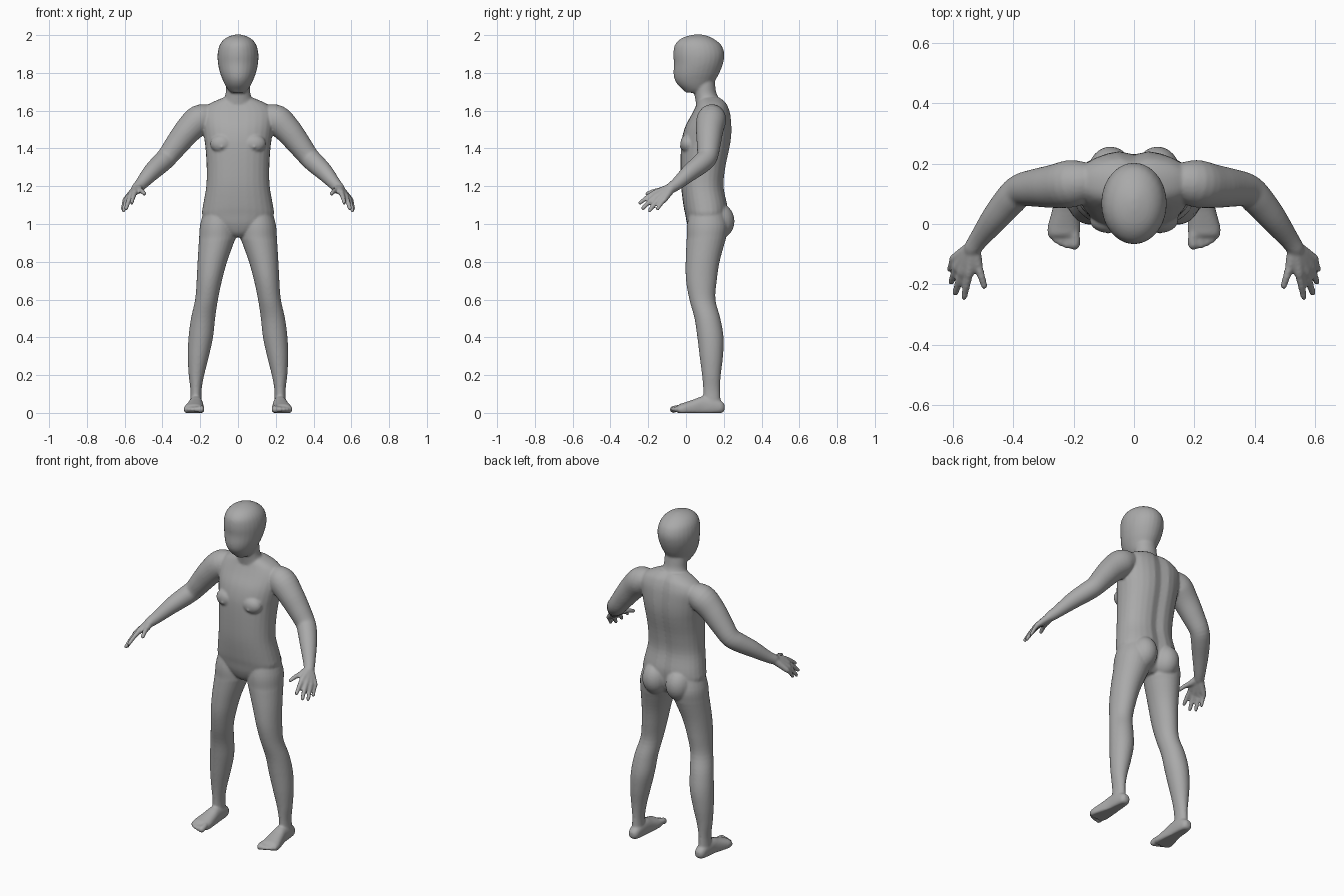
import bpy, bmesh, math
from mathutils import Vector, Matrix

SIDES = 28
bm = bmesh.new()


def spline(rows, steps):
    """Catmull-Rom interpolation through rows of numbers."""
    out = []
    for i in range(len(rows) - 1):
        a, b, c, d = (rows[max(i - 1, 0)], rows[i], rows[i + 1],
                      rows[min(i + 2, len(rows) - 1)])
        for k in range(steps):
            t = k / steps
            out.append([0.5 * (2 * q + (r - p) * t + (2 * p - 5 * q + 4 * r - s) * t * t
                               + (3 * q - p - 3 * r + s) * t ** 3)
                        for p, q, r, s in zip(a, b, c, d)])
    out.append(list(rows[-1]))
    return out


def loft(rows, u=None, v=None, steps=4, power=1.0, groove=0.0):
    """Closed skin through ellipses (x, y, z, ru, rv); axes follow the path if not given."""
    rows = spline(rows, steps)
    rings = []
    for i, (x, y, z, ru, rv) in enumerate(rows):
        a, b = u, v
        if a is None:
            tan = (Vector(rows[min(i + 1, len(rows) - 1)][:3])
                   - Vector(rows[max(i - 1, 0)][:3])).normalized()
            a = tan.cross(Vector((0, 0, 1))).normalized()
            b = a.cross(tan)
        ring = []
        for k in range(SIDES):
            ang = 2 * math.pi * k / SIDES
            c, s = math.cos(ang), math.sin(ang)
            c = math.copysign(abs(c) ** power, c)
            s = math.copysign(abs(s) ** power, s)
            p = Vector((x, y, z)) + a * (ru * c) + b * (rv * s)
            if groove and s > 0:
                p.y -= groove * math.exp(-(p.x / 0.03) ** 2)
            p.z = max(p.z, 0.0)
            ring.append(bm.verts.new(p))
        rings.append(ring)
    for r0, r1 in zip(rings, rings[1:]):
        for k in range(SIDES):
            j = (k + 1) % SIDES
            bm.faces.new((r0[k], r0[j], r1[j], r1[k]))
    bm.faces.new(rings[0][::-1])
    bm.faces.new(rings[-1])


X, Y, Z = Vector((1, 0, 0)), Vector((0, 1, 0)), Vector((0, 0, 1))


def stack(rows, x=0.0, **kw):
    """Loft of level slices given as (z, half width, front y, back y)."""
    loft([(x, (f + b) / 2, z, w, (b - f) / 2) for z, w, f, b in rows], X, Y, **kw)


def tube(rows, side=1):
    """Round limb through (x, y, z, radius) with a rounded tip."""
    rows = [(side * x, y, z, r, r) for x, y, z, r in rows]
    rows = spline(rows, 4)
    end, d = rows[-1], Vector(rows[-1][:3]) - Vector(rows[-2][:3])
    d.normalize()
    r = end[3]
    for ang in (30, 55, 75):
        t = math.radians(ang)
        p = Vector(end[:3]) + d * r * math.sin(t)
        rows.append((*p, r * math.cos(t), r * math.cos(t)))
    loft(rows, steps=1)


def blob(loc, size):
    bmesh.ops.create_uvsphere(bm, u_segments=24, v_segments=16, radius=1,
                              matrix=Matrix.Translation(loc) @ Matrix.Diagonal((*size, 1)))


# Head and neck
stack([(1.695, .035, .0, .10), (1.71, .052, -.015, .125), (1.735, .068, -.042, .14),
       (1.765, .082, -.060, .158), (1.80, .095, -.066, .177), (1.85, .106, -.064, .196),
       (1.90, .108, -.067, .203), (1.945, .098, -.060, .188), (1.975, .077, -.035, .155),
       (1.993, .048, .0, .12), (2.003, .012, .045, .085)])
stack([(1.58, .11, .06, .21), (1.62, .10, .055, .205), (1.655, .078, .05, .182),
       (1.69, .066, .044, .162), (1.73, .064, .04, .155), (1.78, .06, .04, .15)])

# Torso
stack([(.93, .03, .05, .17), (.955, .10, .025, .195), (1.0, .165, .006, .215),
       (1.05, .19, -.004, .222), (1.1, .185, -.014, .222), (1.2, .168, -.026, .203),
       (1.3, .166, -.029, .213), (1.4, .172, -.027, .234), (1.46, .180, -.020, .243),
       (1.52, .188, -.002, .244), (1.58, .192, .03, .238), (1.62, .172, .05, .226),
       (1.645, .135, .06, .212), (1.67, .075, .07, .185)], power=0.88, groove=0.014)

for s in (1, -1):
    # Chest and buttocks
    blob((s * .085, .012, 1.425), (.062, .042, .05))
    blob((s * .086, .012, 1.408), (.014, .048, .014))
    blob((s * .078, .165, 1.015), (.077, .092, .098))
    # Legs: z, inner x, outer x, front y, back y
    leg = [(1.1, .03, .17, .03, .19), (1.0, .012, .2, .006, .22), (.93, .012, .206, .004, .213),
           (.9, .022, .208, .002, .205), (.8, .058, .214, -.002, .178), (.7, .085, .219, 0, .163),
           (.6, .106, .227, .018, .156), (.5, .121, .249, .045, .182), (.4, .132, .262, .06, .199),
           (.3, .154, .266, .072, .196), (.2, .179, .261, .085, .184), (.12, .193, .252, .091, .180),
           (.04, .192, .255, .09, .185)]
    loft([(s * (i + o) / 2, (f + b) / 2, z, (o - i) / 2, (b - f) / 2)
          for z, i, o, f, b in leg], X, Y)
    # Feet
    loft([(s * x, y, z, w, h) for x, y, z, w, h in
          [(.222, .205, .03, .014, .014), (.222, .19, .03, .029, .031), (.222, .15, .035, .035, .045),
           (.223, .09, .035, .038, .053), (.227, .04, .025, .046, .046), (.232, -.01, .018, .054, .036),
           (.233, -.035, .018, .052, .028), (.233, -.045, .018, .045, .018)]], X, Z, power=0.85)
    # Toes
    for x, y, r in [(.197, -.067, .019), (.222, -.07, .013), (.242, -.062, .0125),
                    (.259, -.052, .012), (.275, -.036, .012)]:
        tube([(.6 * x + .093, .01, .026, r), (x, y + .03, .026, r * .9), (x, y, .018, r)], s)
    # Arms
    tube([(.13, .145, 1.575, .055), (.2, .135, 1.555, .078), (.265, .125, 1.495, .072),
          (.325, .12, 1.42, .063), (.375, .112, 1.355, .055), (.41, .08, 1.32, .053),
          (.46, .02, 1.272, .046), (.51, -.045, 1.215, .034), (.535, -.08, 1.19, .029)], s)
    # Palm and fingers: knuckle then tip
    for k, t, r in [((.547, -.165, 1.165), (.563, -.243, 1.112), .0125),
                    ((.570, -.160, 1.146), (.592, -.228, 1.083), .013),
                    ((.588, -.143, 1.132), (.606, -.193, 1.070), .0125),
                    ((.598, -.115, 1.127), (.611, -.150, 1.080), .0115),
                    ((.518, -.135, 1.178), (.496, -.206, 1.160), .013)]:
        tube([(.533, -.075, 1.192, .024), (*k, r * 1.3)], s)
        mid = [(p + q) / 2 for p, q in zip(k, t)]
        tube([(*k, r * 1.15), (mid[0], mid[1], mid[2] + .004, r), (*t, r * .85)], s)

bmesh.ops.recalc_face_normals(bm, faces=bm.faces)
mesh = bpy.data.meshes.new("body")
bm.to_mesh(mesh)
bm.free()
body = bpy.data.objects.new("body", mesh)
bpy.context.collection.objects.link(body)
bpy.context.view_layer.objects.active = body
body.select_set(True)

# Fuse the parts into one soft skin
fuse = body.modifiers.new("fuse", 'REMESH')
fuse.mode = 'VOXEL'
fuse.voxel_size = 0.006
soft = body.modifiers.new("soften", 'SMOOTH')
soft.factor = 0.5
soft.iterations = 7
for m in ("fuse", "soften"):
    bpy.ops.object.modifier_apply(modifier=m)
bpy.ops.object.shade_smooth()

# Plain grey
grey = bpy.data.materials.new("plain grey")
grey.diffuse_color = (0.4, 0.4, 0.4, 1)
body.data.materials.clear()
body.data.materials.append(grey)
